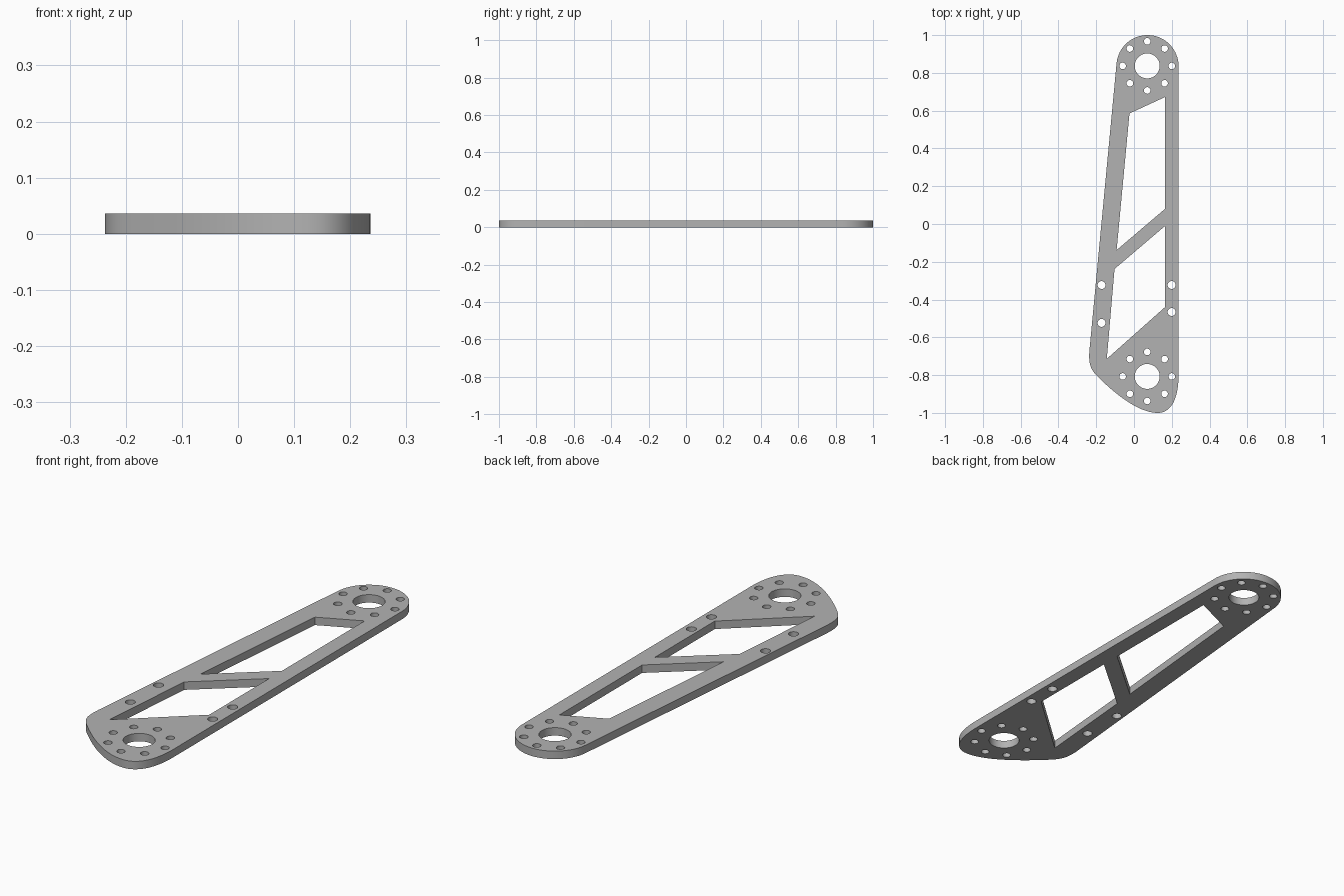
import bpy, bmesh, math
from mathutils import Vector
from mathutils.geometry import interpolate_bezier

if "Cube" in bpy.data.objects:
    bpy.data.objects.remove(bpy.data.objects["Cube"])

THICK = 0.036
UPPER, LOWER = (0.07, 0.837), (0.07, -0.807)   # pivot centres


def circle(c, r, n=32, a0=0.0, a1=2 * math.pi, closed=True):
    steps = n if closed else n + 1
    return [(c[0] + r * math.cos(a0 + (a1 - a0) * i / n),
             c[1] + r * math.sin(a0 + (a1 - a0) * i / n)) for i in range(steps)]


def bezier(a, b, c, d, n=20):
    return [(p.x, p.y) for p in interpolate_bezier(*(Vector(v) for v in (a, b, c, d)), n)]


# Outer profile: rounded top, tapering left edge, swept lower corner
outline = circle((0.0715, 0.8355), 0.1645, 40, 0, math.radians(174.7), closed=False)
outline += bezier((-0.235, -0.66), (-0.244, -0.75), (-0.225, -0.775), (-0.19, -0.81))
outline += bezier((-0.19, -0.81), (-0.11, -0.89), (0.02, -1.0), (0.125, -1.0))[1:]
outline += bezier((0.125, -1.0), (0.205, -1.0), (0.236, -0.91), (0.236, -0.80))[1:]

# Two slanted lightening windows
loops = [outline,
         [(-0.024, 0.585), (0.164, 0.672), (0.164, 0.08), (-0.092, -0.138)],
         [(0.164, -0.011), (-0.103, -0.238), (-0.144, -0.714), (0.164, -0.44)]]

# Pivot bores, each with a ring of eight bolt holes
for c in (UPPER, LOWER):
    loops.append(circle(c, 0.066, 48))
    loops += [circle(p, 0.0175, 24) for p in circle(c, 0.13, 8)]

# Side rail holes
for p in ((-0.172, -0.323), (-0.172, -0.524), (0.199, -0.323), (0.199, -0.466)):
    loops.append(circle(p, 0.021, 24))

# Extruded plate from a filled flat curve
curve = bpy.data.curves.new("arm_plate", 'CURVE')
curve.dimensions = '2D'
curve.fill_mode = 'BOTH'
curve.extrude = THICK / 2
for pts in loops:
    s = curve.splines.new('POLY')
    s.points.add(len(pts) - 1)
    for q, (x, y) in zip(s.points, pts):
        q.co = (x, y, 0, 1)
    s.use_cyclic_u = True
plate = bpy.data.objects.new("arm_plate", curve)
bpy.context.collection.objects.link(plate)
bpy.context.view_layer.objects.active = plate
plate.select_set(True)
bpy.ops.object.convert(target='MESH')
plate = bpy.context.object

# Weld the caps to the walls and rest on the ground
bm = bmesh.new()
bm.from_mesh(plate.data)
bmesh.ops.remove_doubles(bm, verts=bm.verts, dist=1e-4)
bmesh.ops.recalc_face_normals(bm, faces=bm.faces)
bmesh.ops.translate(bm, verts=bm.verts, vec=(0, 0, THICK / 2))
bm.to_mesh(plate.data)
bm.free()

grey = bpy.data.materials.new("plain grey")
grey.diffuse_color = (0.45, 0.45, 0.45, 1)
grey.use_nodes = True
grey.node_tree.nodes["Principled BSDF"].inputs["Base Color"].default_value = grey.diffuse_color
plate.data.materials.clear()
plate.data.materials.append(grey)
bpy.ops.object.shade_smooth_by_angle(angle=math.radians(30))
